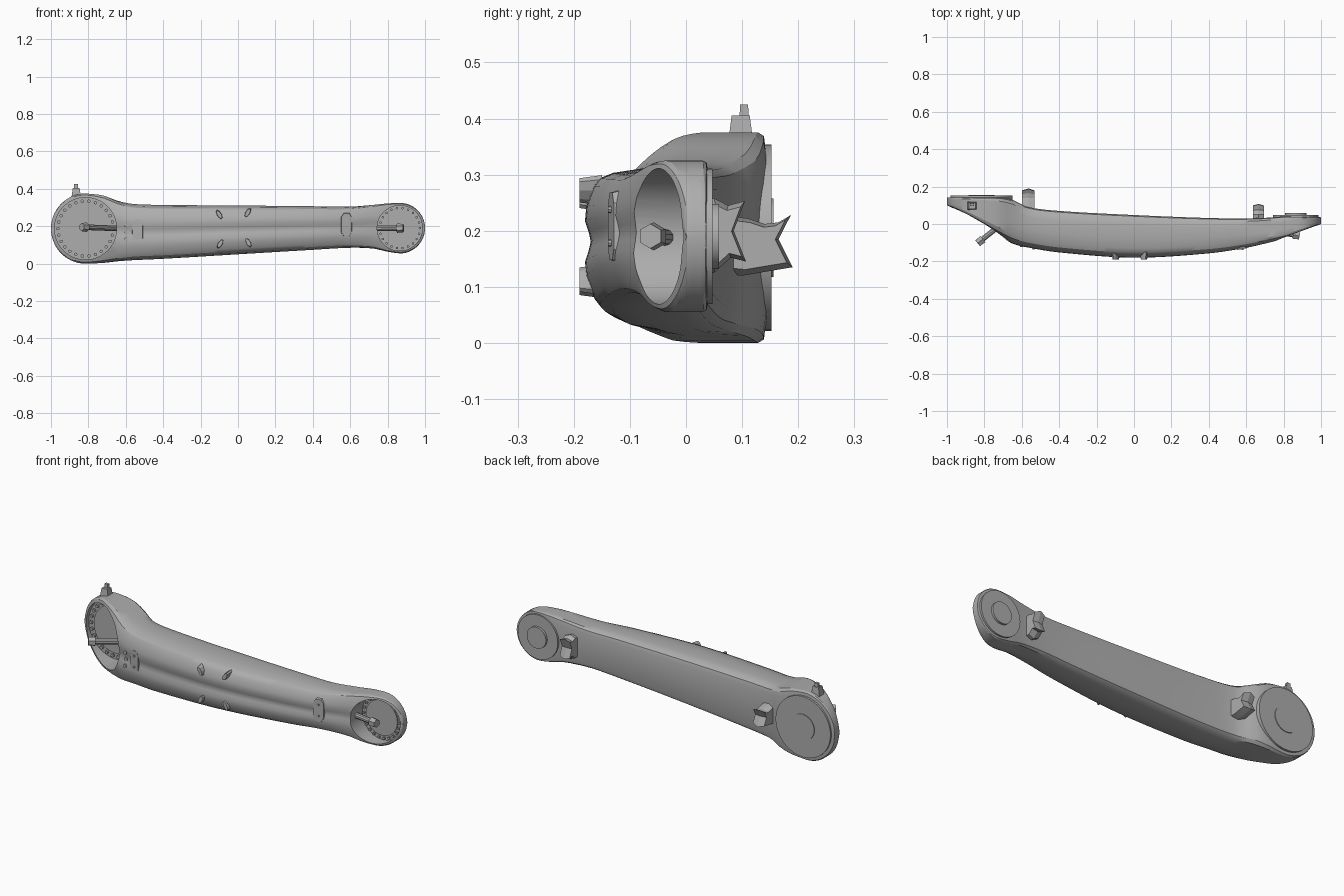
import bpy, bmesh, math
from mathutils import Vector, Matrix

old = bpy.data.objects.get("Cube")
if old:
    bpy.data.objects.remove(old)

GREY = (0.42, 0.42, 0.42, 1)
mat = bpy.data.materials.new("plain_grey")
mat.use_nodes = True
mat.diffuse_color = GREY
mat.node_tree.nodes["Principled BSDF"].inputs["Base Color"].default_value = GREY


def finish(name, bm, angle=35):
    bmesh.ops.recalc_face_normals(bm, faces=bm.faces)
    mesh = bpy.data.meshes.new(name)
    bm.to_mesh(mesh)
    bm.free()
    obj = bpy.data.objects.new(name, mesh)
    bpy.context.collection.objects.link(obj)
    mesh.materials.append(mat)
    smooth(obj, angle)
    return obj


def smooth(obj, angle):
    bpy.ops.object.select_all(action="DESELECT")
    obj.select_set(True)
    bpy.context.view_layer.objects.active = obj
    bpy.ops.object.shade_smooth_by_angle(angle=math.radians(angle))


def add_rod(bm, a, b, r1, r2=None, sides=48):
    a, b = Vector(a), Vector(b)
    turn = (b - a).to_track_quat("Z", "Y").to_matrix().to_4x4()
    bmesh.ops.create_cone(bm, cap_ends=True, segments=sides, radius1=r1,
                          radius2=r1 if r2 is None else r2, depth=(b - a).length,
                          matrix=Matrix.Translation((a + b) / 2) @ turn)


def rod(name, *args, **kw):
    bm = bmesh.new()
    add_rod(bm, *args, **kw)
    return finish(name, bm)


def prism(name, points, place, depth, taper=1):
    """Extrude a flat outline; place(p, q, d) gives the position."""
    bm = bmesh.new()
    mid = sum((Vector(p) for p in points), Vector((0, 0))) / len(points)
    rings = []
    for d, s in ((0, 1), (depth, taper)):
        pts = [mid + (Vector(p) - mid) * s for p in points]
        rings.append([bm.verts.new(place(p.x, p.y, d)) for p in pts])
    n = len(points)
    for i in range(n):
        j = (i + 1) % n
        bm.faces.new((rings[0][i], rings[0][j], rings[1][j], rings[1][i]))
    for ring in rings:
        bm.faces.new(ring)
    return finish(name, bm, 20)


# Arm stations: x, front y, back y, bottom z, top z
STATIONS = [
    (-1, .1, .143, 0, .375), (-.9, .048, .143, 0, .375), (-.815, -.005, .143, 0, .375),
    (-.72, -.066, .143, .004, .364), (-.65, -.105, .13, .012, .338),
    (-.57, -.125, .092, .018, .32), (-.4, -.152, .07, .026, .314), (0, -.18, .048, .05, .311),
    (.4, -.157, .032, .074, .307), (.6, -.127, .03, .085, .305), (.72, -.1, .034, .081, .314),
    (.8, -.08, .04, .064, .322), (.865, -.058, .04, .055, .325), (1, 0, .036, .055, .325)]
BIG = dict(x=-.815, z=.1875, r=.185, hole=.166, floor=.11, back=.152, hub=.07)
SMALL = dict(x=.865, z=.19, r=.135, hole=.121, floor=.012, back=.047, hub=.058)


def station(x):
    """Smooth interpolation of the station table, with round ends."""
    n = len(STATIONS)
    i = max(k for k in range(n - 1) if STATIONS[k][0] <= x)
    a, b = STATIONS[i], STATIONS[i + 1]
    p, q = STATIONS[max(i - 1, 0)], STATIONS[min(i + 2, n - 1)]
    h = b[0] - a[0]
    t = (x - a[0]) / h
    out = []
    for k in range(1, 5):
        m0 = (b[k] - p[k]) / (b[0] - p[0]) * h
        m1 = (q[k] - a[k]) / (q[0] - a[0]) * h
        s = t * t * (3 - 2 * t)
        out.append(a[k] + (b[k] - a[k]) * s + m0 * t * (1 - t) ** 2 - m1 * t * t * (1 - t))
    yf, yb, zb, zt = out
    for end, side in ((BIG, -1), (SMALL, 1)):
        f = max(0, (x - end["x"]) * side / end["r"])
        k = max(.03, math.sqrt(max(0, 1 - f * f)))
        zb, zt = end["z"] + (zb - end["z"]) * k if f else zb, end["z"] + (zt - end["z"]) * k if f else zt
    return yf, yb, zb, zt


# Arm shell: cross-section lofted along x
HALF = [(.045, .5), (.03, .56), (0, .64), (.01, .74), (.07, .88), (.12, .935), (.22, .97),
        (.45, 1), (.75, 1), (.9, .98), (.97, .94), (1, .86), (1, .5)]
SECTION = HALF + [(u, 1 - v) for u, v in HALF[-2:0:-1]]
N = 14
xs = [BIG["x"] - BIG["r"] * math.cos(i / N * math.pi / 2) for i in range(N)]
xs += [BIG["x"] + (SMALL["x"] - BIG["x"]) * i / 50 for i in range(51)]
xs += [SMALL["x"] + SMALL["r"] * math.sin(i / N * math.pi / 2) for i in range(1, N + 1)]
bm = bmesh.new()
rings = []
for x in xs:
    yf, yb, zb, zt = station(x)
    boxy = min(1, max(0, (abs(x) - .55) / .25))
    ring = []
    for u, v in SECTION:
        v = min(1, max(0, .5 + (v - .5) * (1 + .1 * boxy)))
        ring.append(bm.verts.new((x, yf + (yb - yf) * u, zb + (zt - zb) * v)))
    rings.append(ring)
for r0, r1 in zip(rings, rings[1:]):
    for i in range(len(SECTION)):
        j = (i + 1) % len(SECTION)
        bm.faces.new((r0[i], r0[j], r1[j], r1[i]))
bm.faces.new(rings[0])
bm.faces.new(rings[-1])
shell = finish("arm_shell", bm, 30)

# Round sockets cut into both ends
for end in (BIG, SMALL):
    x, z = end["x"], end["z"]
    cutter = rod("socket_cutter", (x, -.5, z), (x, end["floor"], z), end["hole"], sides=64)
    mod = shell.modifiers.new("socket", "BOOLEAN")
    mod.operation, mod.object, mod.solver = "DIFFERENCE", cutter, "EXACT"
    bpy.context.view_layer.objects.active = shell
    bpy.ops.object.modifier_apply(modifier=mod.name)
    bpy.data.objects.remove(cutter)
smooth(shell, 30)

# Flanges, bolts and back covers for each joint
for label, end, count in (("big", BIG, 26), ("small", SMALL, 22)):
    x, z, y, hole, back = (end[k] for k in ("x", "z", "floor", "hole", "back"))
    rod(label + "_socket_disc", (x, y + .01, z), (x, y - .006, z), hole * .79)
    bm = bmesh.new()
    for i in range(count):
        a = i / count * math.tau
        p = Vector((x + math.cos(a) * hole * .89, y + .005, z + math.sin(a) * hole * .89))
        add_rod(bm, p, p - Vector((0, .016, 0)), hole * .055, sides=8)
    finish(label + "_flange_bolts", bm)
    rod(label + "_back_cover", (x, back - .03, z), (x, back, z), hole)
    rod(label + "_back_hub", (x, back - .01, z), (x, back + (.004 if label == "big" else .012), z), end["hub"])

# Cable stubs reaching out of the sockets
for label, a, b in (("big", (-.64, .055, .188), (-.82, -.09, .195)),
                    ("small", (.73, -.035, .188), (.865, -.06, .19))):
    rod(label + "_cable_stub", a, b, .015, sides=10)
    d = (Vector(b) - Vector(a)).normalized()
    rod(label + "_cable_plug", Vector(b) - d * .015, Vector(b) + d * .02, .025, .022, sides=6)

# Notched lugs on the back
BIG_LUG = [(.05, .23), (.11, .222), (.14, .212), (.165, .215), (.187, .228), (.165, .185),
           (.19, .135), (.16, .13), (.1, .12), (.05, .125)]
SMALL_LUG = [(.01, .25), (.05, .258), (.075, .245), (.105, .253), (.085, .2),
             (.107, .145), (.08, .152), (.05, .125), (.01, .13)]
for label, pts, cx, w in (("big", BIG_LUG, -.565, .034), ("small", SMALL_LUG, .665, .03)):
    for side in (-1, 1):
        prism(f"{label}_back_lug_{'left' if side > 0 else 'right'}", pts,
              lambda p, q, d: (cx + side * d, p, q), w, .82)

# Peg on top of the big end
prism("top_peg", [(-.89, .075), (-.84, .075), (-.84, .12), (-.89, .12)],
      lambda p, q, d: (p, q, .355 + d), .05, .72)
prism("top_peg_tip", [(-.878, .095), (-.855, .095), (-.855, .112), (-.878, .112)],
      lambda p, q, d: (p, q, .39 + d), .035, .85)


def front_y(x, z):
    """Front surface of the shell at x, z."""
    hit, loc, _, _ = shell.ray_cast(Vector((x, -1, z)), Vector((0, 1, 0)))
    return loc.y if hit else -.1


# Chamfered access plates with screws on the front
for label, cx, cz in (("right", -.537, .175), ("left", .58, .208)):
    pts = [(-.03, -.045), (-.015, -.065), (.015, -.065), (.03, -.045),
           (.03, .045), (.015, .065), (-.015, .065), (-.03, .045)]
    y0 = front_y(cx, cz)
    slope = (front_y(cx + .03, cz) - front_y(cx - .03, cz)) / .06
    prism(label + "_access_plate", pts,
          lambda p, q, d: (cx + p, y0 + slope * p + .014 - d, cz + q), .022, .92)
    for dz in (-.03, .03):
        rod(label + "_plate_screw", (cx, y0, cz + dz), (cx, y0 - .013, cz + dz), .006, sides=8)

# Small buttons beside the big socket
for z in (.13, .165, .205):
    y = front_y(-.6, z)
    rod("side_button", (-.6, y + .01, z), (-.6, y - .006, z), .01, sides=10)

# Leaf-shaped studs on the front
for x, z, lean in ((-.1, .262, -1), (.052, .272, 1), (-.095, .107, 1), (.055, .113, -1)):
    pts = []
    for i in range(8):
        a = i / 8 * math.tau
        u, w = math.cos(a) * .015, math.sin(a) * .027
        pts.append((x + u + lean * w * .45, z + w))
    prism("front_stud", pts, lambda p, q, d: (p, -.15 - d, q), .04, .8)
